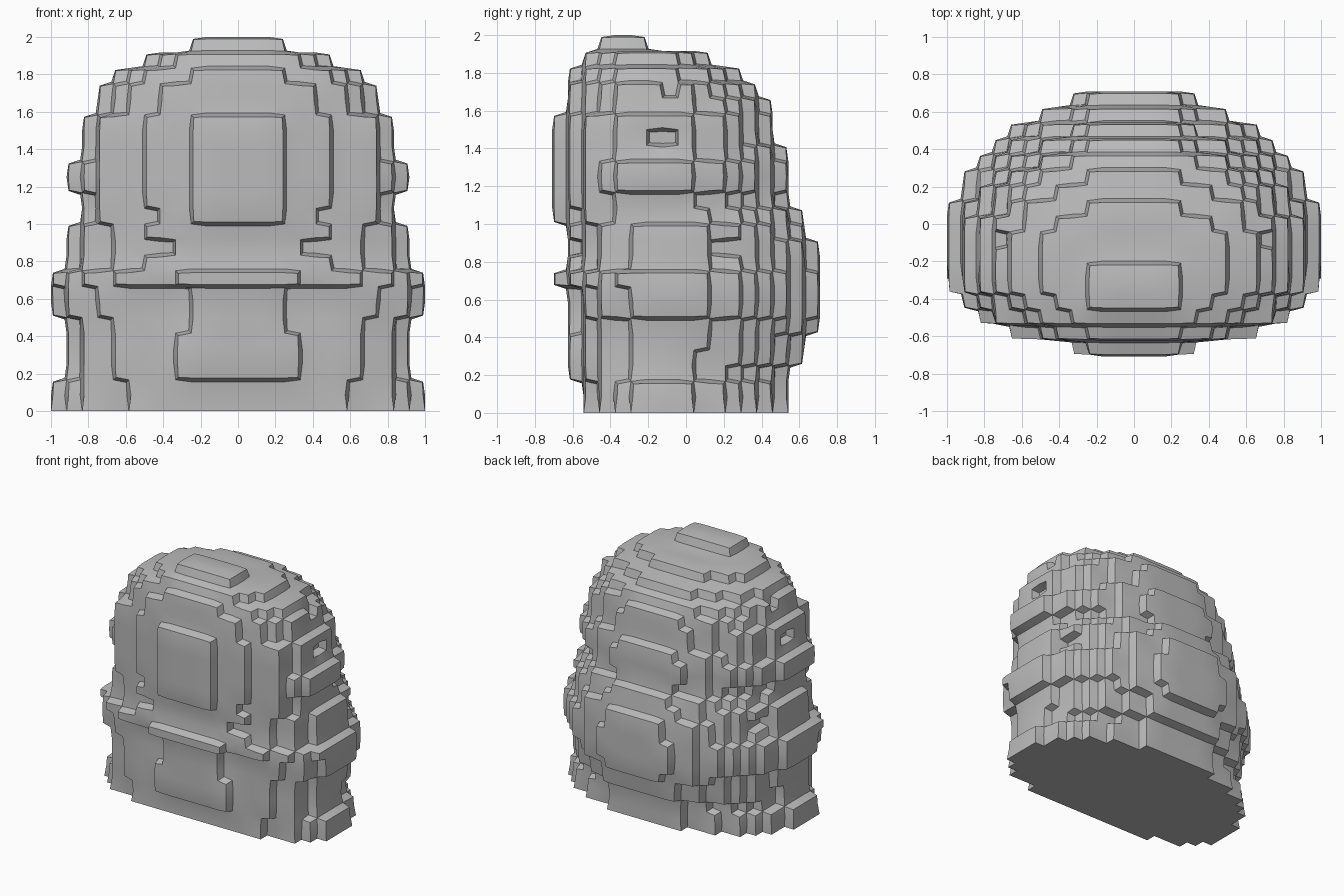
import bpy
import bmesh

CELL = 1 / 12
DEPTH = 17          # cells from front to back
AXIS = 7            # widest row of the body, counted from the front

if "Cube" in bpy.data.objects:
    bpy.data.objects.remove(bpy.data.objects["Cube"], do_unlink=True)

stone = bpy.data.materials.new("plain grey")
stone.use_nodes = True
stone.diffuse_color = (0.5, 0.5, 0.5, 1)
shader = stone.node_tree.nodes["Principled BSDF"]
shader.inputs["Base Color"].default_value = stone.diffuse_color
shader.inputs["Roughness"].default_value = 0.8

# Bands from the ground up, in cells:
# height, half width, first row, last row, front panel half widths
BANDS = [
    (2, 12, 2, 15, ()),            # foot
    (1, 11, 1, 15, (0, 4)),        # lower panel
    (2, 11, 1, 16, (0, 4)),
    (1, 11, 1, 17, (0, 3)),
    (2, 12, 1, 17, (0, 3)),
    (1, 12, 0, 17, (4, 8)),        # front ledge
    (1, 11, 1, 17, (0, 6)),        # waist
    (1, 11, 1, 17, (0, 4)),
    (1, 11, 1, 16, (0, 6)),
    (1, 10, 0, 16, (3, 5)),        # upper panel
    (1, 10, 0, 15, (3, 6)),
    (2, 11, 0, 15, (3, 6)),        # side bumps
    (1, 10, 0, 15, (3, 6)),
    (2, 10, 0, 14, (3, 6)),
    (1, 9, 1, 14, (0, 6)),         # dome
    (1, 9, 1, 13, (0, 5)),
    (1, 8, 1, 12, (0, 3)),
    (1, 6, 2, 10, ()),
    (1, 3, 3, 6, ()),              # crown
]

# Shallow side notches: layer -> rows
NOTCHES = {3: (9,), 10: (10, 11), 17: (6, 7), 20: (7,)}


def half_width(row, width, first, last, caps):
    """Half width of one row: boxy towards the front, round at the back."""
    if not first <= row < last:
        return 0
    if last - first < 4:
        return width
    centre = min(AXIS, (first + last) / 2)
    offset = row + 0.5 - centre
    if offset < 0:
        t, power = -offset / (centre - first), 2.5
    else:
        t, power = offset / (last - centre), 2.0
    half = round(width * max(0, 1 - t ** power) ** (1 / power))
    if row < len(caps):
        half = min(half, caps[row])
    return half


def build_cells():
    cells = set()
    layer = 0
    for height, width, first, last, caps in BANDS:
        for _ in range(height):
            for row in range(DEPTH):
                half = half_width(row, width, first, last, caps)
                if row in NOTCHES.get(layer, ()):
                    half -= 1
                cells.update((x, row, layer) for x in range(-half, half))
            layer += 1
    return cells


def build_skin(cells):
    """Join the outer sides of all cells into one skin and soften its steps."""
    bm = bmesh.new()
    verts = {}

    def corner(p):
        if p not in verts:
            verts[p] = bm.verts.new((p[0] * CELL, (p[1] - DEPTH / 2) * CELL, p[2] * CELL))
        return verts[p]

    for cell in cells:
        for axis in range(3):
            u, v = (axis + 1) % 3, (axis + 2) % 3
            for side in (0, 1):
                neighbour = list(cell)
                neighbour[axis] += 2 * side - 1
                if tuple(neighbour) in cells:
                    continue
                loop = []
                for a, b in ((0, 0), (1, 0), (1, 1), (0, 1)):
                    p = list(cell)
                    p[axis] += side
                    p[u] += a
                    p[v] += b
                    loop.append(corner(tuple(p)))
                bm.faces.new(loop if side else loop[::-1])

    upper = [v for v in bm.verts if v.co.z > CELL / 2]
    bmesh.ops.smooth_vert(bm, verts=upper, factor=0.5,
                          use_axis_x=True, use_axis_y=True, use_axis_z=True)
    bm.normal_update()
    return bm


skin = build_skin(build_cells())
mesh = bpy.data.meshes.new("stepped_body")
skin.to_mesh(mesh)
skin.free()
mesh.materials.append(stone)
body = bpy.data.objects.new("stepped_body", mesh)
bpy.context.collection.objects.link(body)

bpy.ops.object.select_all(action="DESELECT")
body.select_set(True)
bpy.context.view_layer.objects.active = body
bpy.ops.object.shade_smooth_by_angle(angle=0.7)
